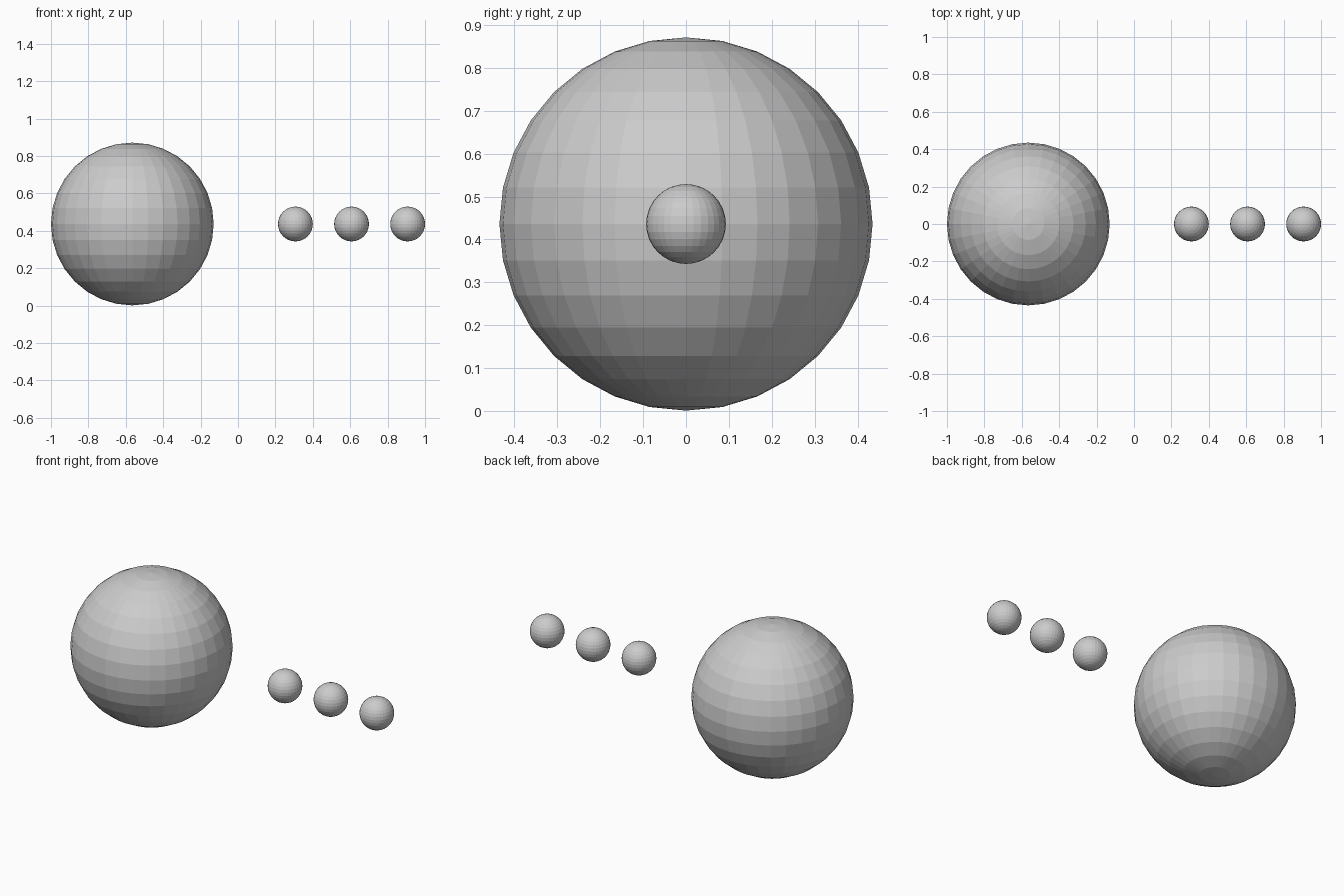
import bpy

if "Cube" in bpy.data.objects:
    bpy.data.objects.remove(bpy.data.objects["Cube"])

CENTRE_Z = 0.436


def ball(name, x, radius):
    bpy.ops.mesh.primitive_uv_sphere_add(
        segments=32, ring_count=16, radius=radius, location=(x, 0, CENTRE_Z))
    bpy.context.object.name = name


# Large ball on the left
ball("large_ball", -0.565, 0.435)

# Row of three equal small balls on the right
for i in range(3):
    ball(f"small_ball_{i + 1}", 0.307 + 0.3 * i, 0.093)
